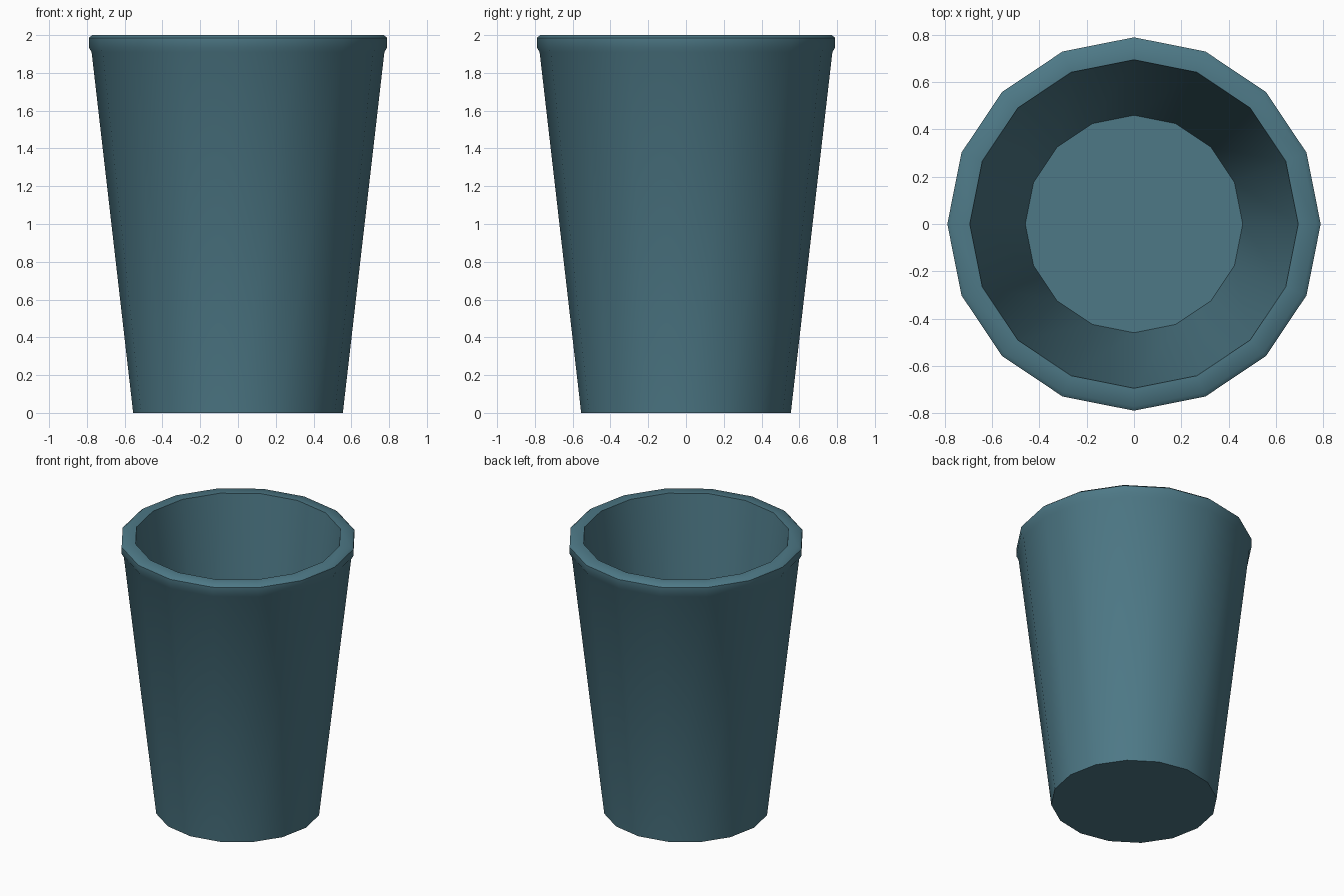
import bpy, bmesh, math

if "Cube" in bpy.data.objects:
    bpy.data.objects.remove(bpy.data.objects["Cube"])

SIDES = 16
# (radius, height) from outer base, over the rim, down to the inner floor
PROFILE = [(0.555, 0.0), (0.775, 1.91), (0.79, 1.935), (0.79, 1.985),
           (0.772, 2.0), (0.695, 2.0), (0.46, 0.08)]

# Cup: stacked rings, closed by the base and inner floor
bm = bmesh.new()
rings = [[bm.verts.new((r * math.cos(2 * math.pi * i / SIDES),
                        r * math.sin(2 * math.pi * i / SIDES), z))
          for i in range(SIDES)] for r, z in PROFILE]
for a, b in zip(rings, rings[1:]):
    for i in range(SIDES):
        j = (i + 1) % SIDES
        bm.faces.new((a[i], a[j], b[j], b[i]))
bm.faces.new(rings[0][::-1])
bm.faces.new(rings[-1])
bmesh.ops.recalc_face_normals(bm, faces=bm.faces)

mesh = bpy.data.meshes.new("cup")
bm.to_mesh(mesh)
bm.free()
cup = bpy.data.objects.new("cup", mesh)
bpy.context.collection.objects.link(cup)

# Teal material
mat = bpy.data.materials.new("teal")
mat.diffuse_color = (0.075, 0.19, 0.24, 1)
mat.use_nodes = True
mat.node_tree.nodes["Principled BSDF"].inputs["Base Color"].default_value = mat.diffuse_color
mesh.materials.append(mat)

# Smooth sides with crisp rim and base edges
bpy.context.view_layer.objects.active = cup
cup.select_set(True)
bpy.ops.object.shade_smooth_by_angle(angle=math.radians(45))
